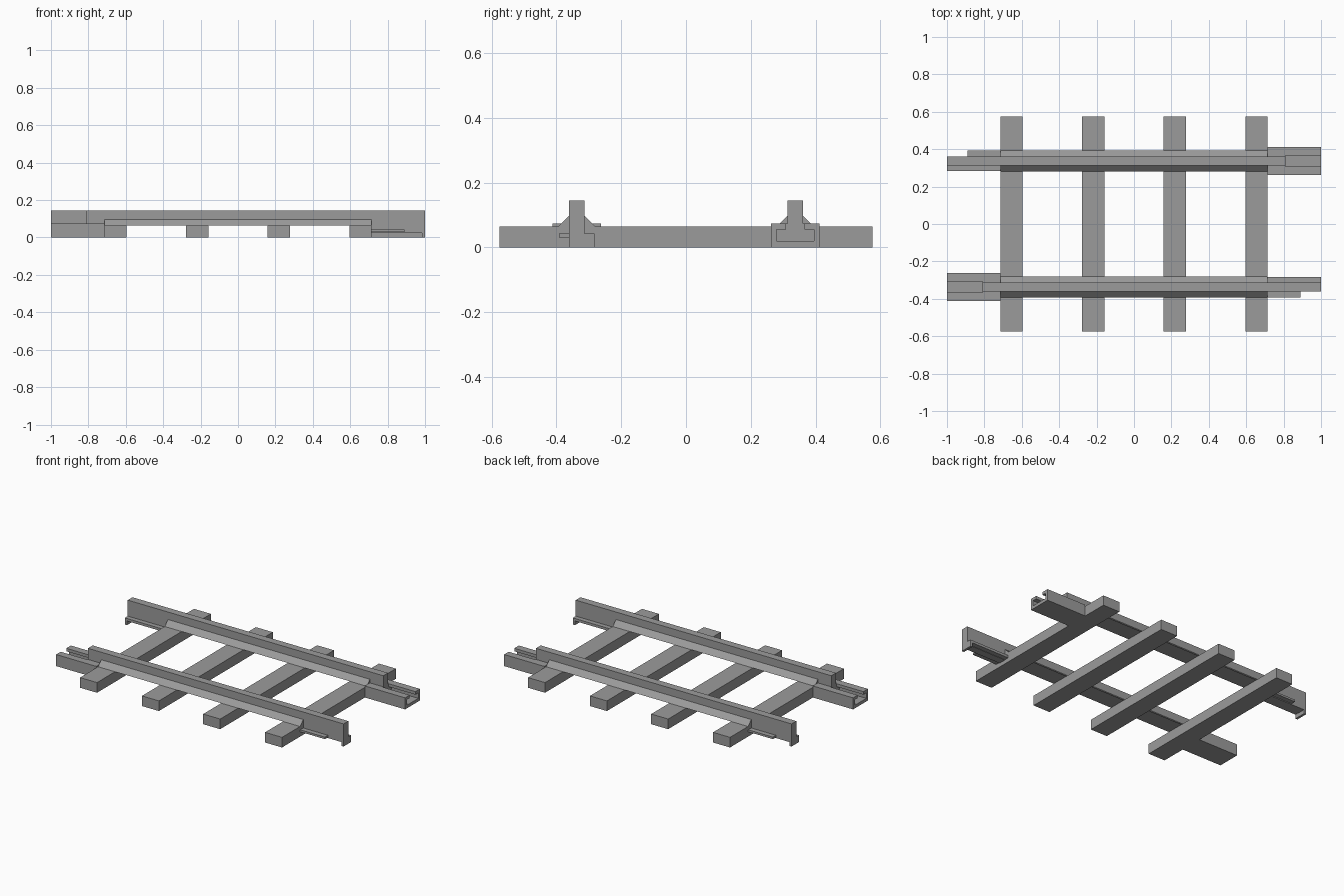
import bpy, bmesh

if "Cube" in bpy.data.objects:
    bpy.data.objects.remove(bpy.data.objects["Cube"])

grey = bpy.data.materials.new("mid_grey")
grey.diffuse_color = (0.33, 0.33, 0.33, 1)
grey.use_nodes = True
grey.node_tree.nodes["Principled BSDF"].inputs["Base Color"].default_value = grey.diffuse_color

RAIL_Y = 0.337      # centre line of the rail
TOP = 0.145         # top of the rail head
BED = 0.065         # top of the sleepers
STEM = 0.024        # half thickness of the rail web
FLANGE = 0.057      # half width of the rail foot
SOCKET = 0.075      # half width of the joining socket
END = 0.715         # where the joints begin


def prism(name, profile, x0, x1, y=0.0, turn=1):
    """Extrude a (y, z) profile along x; turn=-1 rotates it half a turn about z."""
    bm = bmesh.new()
    rings = [[bm.verts.new((turn * x, turn * (y + py), pz)) for py, pz in profile]
             for x in (x0, x1)]
    n = len(profile)
    for i in range(n):
        j = (i + 1) % n
        bm.faces.new((rings[0][i], rings[0][j], rings[1][j], rings[1][i]))
    bm.faces.new(rings[0])
    bm.faces.new(rings[1])
    bmesh.ops.recalc_face_normals(bm, faces=bm.faces)
    mesh = bpy.data.meshes.new(name)
    bm.to_mesh(mesh)
    bm.free()
    mesh.materials.append(grey)
    obj = bpy.data.objects.new(name, mesh)
    bpy.context.collection.objects.link(obj)
    return obj


def rect(y0, y1, z0, z1):
    return [(y0, z0), (y1, z0), (y1, z1), (y0, z1)]


def mirrored(half):
    """Complete a half profile across the rail centre line."""
    return half + [(-y, z) for y, z in reversed(half)]


# Cross sleepers
for i, x in enumerate((-0.655, -0.217, 0.217, 0.655)):
    prism(f"sleeper_{i + 1}", rect(-0.576, 0.576, 0, BED), x - 0.06, x + 0.06)

rail_profile = mirrored([(FLANGE, BED), (STEM, 0.097), (STEM, TOP)])
channel_profile = mirrored([(SOCKET, 0), (SOCKET, 0.074), (0.029, 0.074),
                            (0.029, 0.055), (0.058, 0.055), (0.058, 0.02)])

# Two rails, each the other turned half way round
for side, t in (("back", 1), ("front", -1)):
    # Main rail with sloping foot
    prism(f"{side}_rail", rail_profile, -END, END, RAIL_Y, t)

    # Plug end: deep web, guide ledges and a hooked tip
    prism(f"{side}_plug_web", rect(-STEM, STEM, 0.025, TOP), -1, -END, RAIL_Y, t)
    prism(f"{side}_plug_inner_ledge", rect(-0.054, -STEM, 0.027, 0.043),
          -1, -END, RAIL_Y, t)
    prism(f"{side}_plug_outer_ledge", rect(STEM, 0.055, 0.03, 0.043),
          -0.89, -END, RAIL_Y, t)
    prism(f"{side}_plug_hook", rect(-0.054, STEM, 0, 0.027), -1, -0.985, RAIL_Y, t)

    # Socket end: solid block under the rail, then an open-topped channel
    prism(f"{side}_socket_block", rect(-SOCKET, SOCKET, 0, 0.074),
          END, 0.81, RAIL_Y, t)
    prism(f"{side}_socket_rail", rect(-STEM, STEM, 0.074, TOP), END, 0.81, RAIL_Y, t)
    prism(f"{side}_socket_channel", channel_profile, 0.81, 1, RAIL_Y, t)
